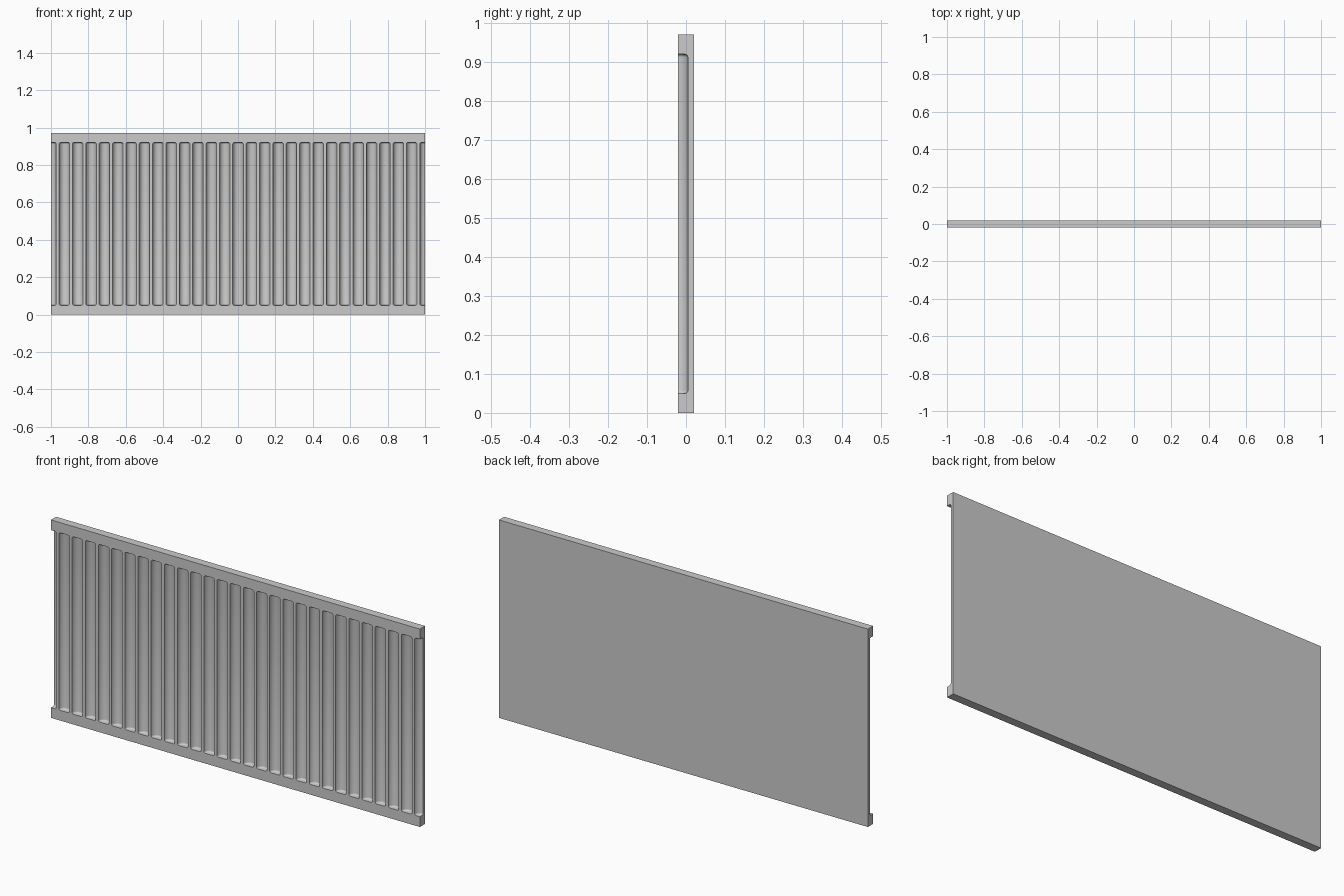
import bpy
import bmesh
import math
from mathutils import Matrix, Vector

if "Cube" in bpy.data.objects:
    bpy.data.objects.remove(bpy.data.objects["Cube"])

W, T, H = 2.0, 0.04, 0.97      # panel width, thickness, height
RAIL = 0.05                    # plain band at top and bottom
PITCHES = 28
R = 0.0285                     # flute radius
AXIS_Y = 0.005 - R             # flute bottoms reach y = 0.005


def finish(bm, name):
    bmesh.ops.recalc_face_normals(bm, faces=bm.faces)
    mesh = bpy.data.meshes.new(name)
    bm.to_mesh(mesh)
    bm.free()
    obj = bpy.data.objects.new(name, mesh)
    bpy.context.collection.objects.link(obj)
    return obj


# Solid panel
bm = bmesh.new()
bmesh.ops.create_cube(bm, size=1, matrix=Matrix.Translation((0, 0, H / 2)) @ Matrix.Diagonal((W, T, H, 1)))
panel = finish(bm, "fluted_panel")

# Round-ended rods that carve the flutes, with half flutes at both ends
bm = bmesh.new()
depth = H - 2 * RAIL
bmesh.ops.create_cone(bm, cap_ends=True, segments=32, radius1=R, radius2=R, depth=depth,
                      matrix=Matrix.Translation((-W / 2, AXIS_Y, H / 2)))
rims = [e for e in bm.edges if abs(e.verts[0].co.z - e.verts[1].co.z) < 1e-5]
bmesh.ops.bevel(bm, geom=rims, offset=0.008, segments=4, profile=0.5, affect='EDGES')
rod = list(bm.verts) + list(bm.edges) + list(bm.faces)
for i in range(1, PITCHES + 1):
    copy = bmesh.ops.duplicate(bm, geom=rod)
    verts = [g for g in copy["geom"] if isinstance(g, bmesh.types.BMVert)]
    bmesh.ops.translate(bm, verts=verts, vec=Vector((i * W / PITCHES, 0, 0)))
cutter = finish(bm, "flute_cutter")
cutter.hide_render = True

# Carve the flutes and remove the cutter
mod = panel.modifiers.new("flutes", 'BOOLEAN')
mod.operation = 'DIFFERENCE'
mod.solver = 'EXACT'
mod.object = cutter
bpy.context.view_layer.objects.active = panel
panel.select_set(True)
bpy.ops.object.modifier_apply(modifier=mod.name)
bpy.data.objects.remove(cutter, do_unlink=True)
bpy.ops.object.shade_smooth_by_angle(angle=math.radians(30))
